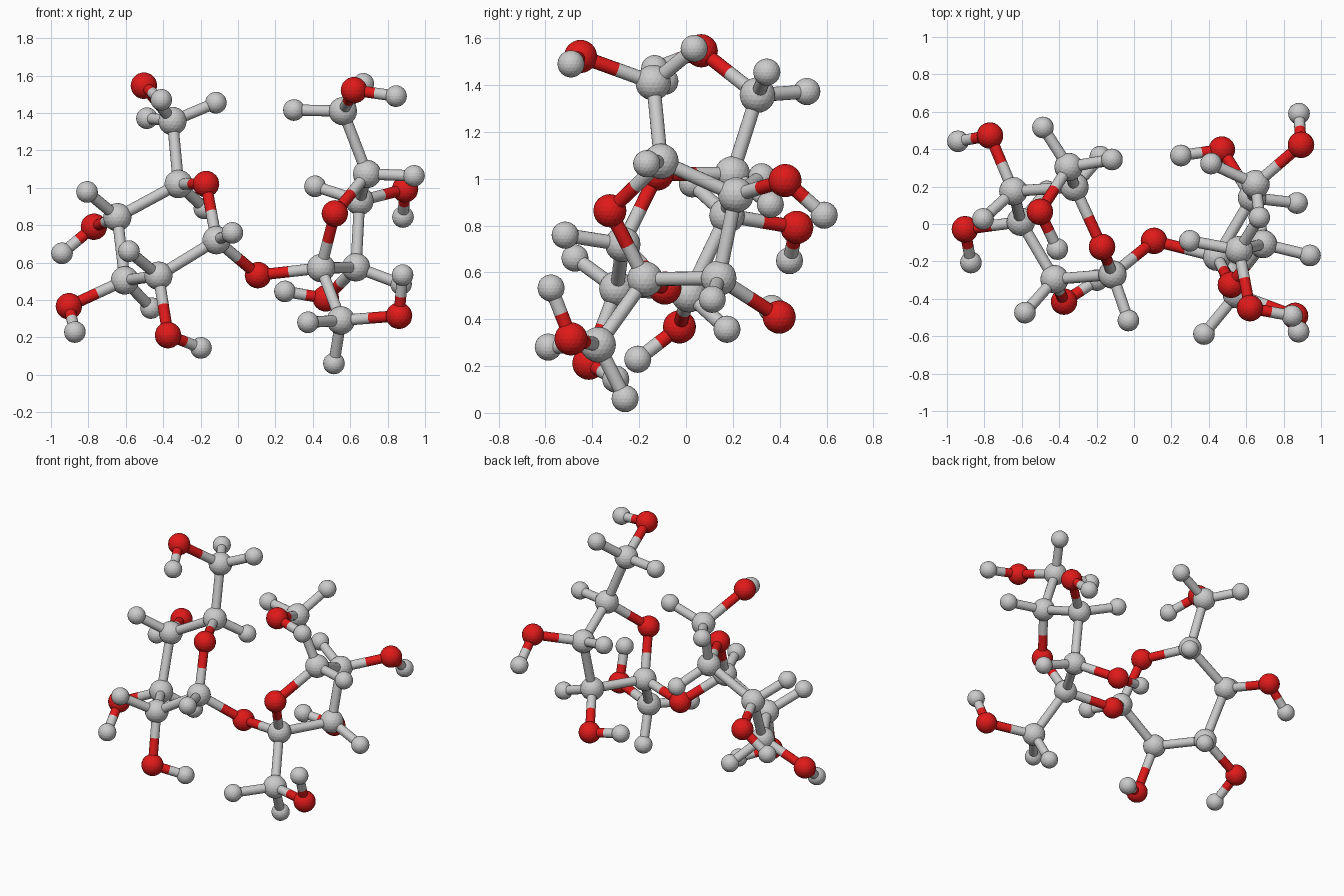
import bpy, bmesh
from mathutils import Vector, Matrix

if "Cube" in bpy.data.objects:
    bpy.data.objects.remove(bpy.data.objects["Cube"])

red = bpy.data.materials.new("red")
red.diffuse_color = (0.75, 0.01, 0.01, 1)
red.use_nodes = True
red.node_tree.nodes["Principled BSDF"].inputs["Base Color"].default_value = red.diffuse_color

RADIUS = {"carbon": 0.076, "oxygen": 0.071, "hydrogen": 0.058}
BOND_RADIUS = 0.03

# Atom centres of the six-sided ring half, the five-sided ring half and the bridge
left_half = {
    "carbon": [(-.115, -.27, .72), (-.425, -.295, .53), (-.605, .012, .505),
               (-.645, .175, .843), (-.318, .198, 1.02), (-.35, .305, 1.357)],
    "oxygen": [(-.171, -.123, 1.02), (-.374, -.415, .212), (-.904, -.028, .367),
               (-.77, .473, .792), (-.503, .065, 1.546)],
    "hydrogen": [(-.03, -.516, .759), (-.583, -.474, .661), (-.465, .175, .357),
                 (-.807, .027, .978), (-.18, .36, .89), (-.118, .345, 1.455),
                 (-.487, .516, 1.372), (-.41, -.134, 1.47), (-.941, .442, .65),
                 (-.872, -.206, .229), (-.198, -.3, .144)],
}
right_half = {
    "carbon": [(.55, -.375, .291), (.444, -.175, .571), (.631, .14, .575),
               (.65, .213, .93), (.69, -.107, 1.074), (.561, -.14, 1.41)],
    "oxygen": [(.861, -.491, .316), (.518, -.325, .863), (.47, .398, .409),
               (.893, .423, .992), (.62, -.45, 1.522)],
    "hydrogen": [(.374, -.588, .281), (.513, -.26, .061), (.88, -.576, .533),
                 (.872, .112, .485), (.251, .366, .446), (.412, .323, 1.008),
                 (.882, .59, .844), (.941, -.168, 1.064), (.299, -.09, 1.416),
                 (.67, .035, 1.556), (.845, -.491, 1.49)],
}
bridge = {"oxygen": [(.107, -.09, .533)]}


def finish(bm, name, kind, smooth):
    mesh = bpy.data.meshes.new(name)
    for f in bm.faces:
        f.smooth = smooth
    bm.to_mesh(mesh)
    bm.free()
    if kind == "oxygen":
        mesh.materials.append(red)
    obj = bpy.data.objects.new(name, mesh)
    bpy.context.collection.objects.link(obj)
    return obj


def add_atom(kind, pos):
    bm = bmesh.new()
    bmesh.ops.create_icosphere(bm, subdivisions=3, radius=RADIUS[kind],
                               matrix=Matrix.Translation(pos))
    finish(bm, kind + "_atom", kind, False)


def add_rod(kind, a, b):
    d = b - a
    bm = bmesh.new()
    m = Matrix.Translation((a + b) / 2) @ d.to_track_quat('Z', 'Y').to_matrix().to_4x4()
    bmesh.ops.create_cone(bm, cap_ends=False, segments=16, radius1=BOND_RADIUS,
                          radius2=BOND_RADIUS, depth=d.length, matrix=m)
    finish(bm, kind + "_bond", kind, True)


# Balls
atoms = []
for group in (left_half, right_half, bridge):
    for kind, points in group.items():
        for p in points:
            atoms.append((kind, Vector(p)))
            add_atom(kind, Vector(p))

# Sticks between neighbouring balls, each half coloured like its own atom
for i, (ka, a) in enumerate(atoms):
    for kb, b in atoms[i + 1:]:
        n_h = (ka, kb).count("hydrogen")
        limit = (0.41, 0.30, 0.0)[n_h]
        if (b - a).length < limit:
            mid = (a + b) / 2
            add_rod(ka, a, mid)
            add_rod(kb, b, mid)
